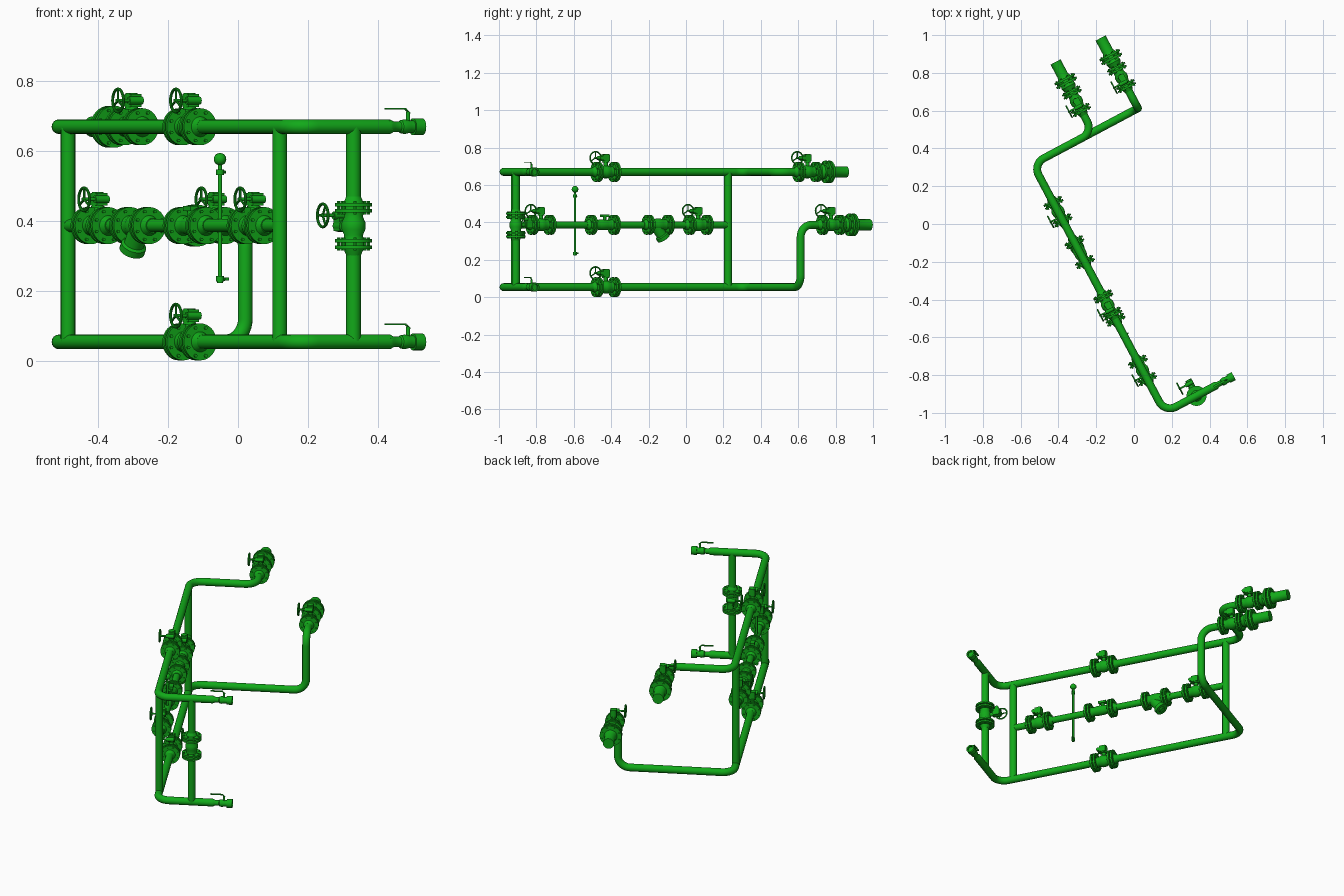
import bpy, bmesh, math
from mathutils import Matrix, Vector

if "Cube" in bpy.data.objects:
    bpy.data.objects.remove(bpy.data.objects["Cube"])

# Working frame: X = short side of the rack, Y = long side, turned 28 degrees in plan
BASE = Matrix.Translation((0.164, -0.9985, 0)) @ Matrix.Rotation(math.radians(28), 4, 'Z')
LONG = 1.49
LOW, MID, TOP = 0.054, 0.387, 0.67
R = 0.021

paint = bpy.data.materials.new("green_paint")
paint.diffuse_color = (0.006, 0.40, 0.010, 1)
paint.use_nodes = True
paint.node_tree.nodes["Principled BSDF"].inputs["Base Color"].default_value = paint.diffuse_color


def place(x, y, z):
    return BASE @ Matrix.Translation((x, y, z))


def finish(name, bm, mat):
    bmesh.ops.recalc_face_normals(bm, faces=bm.faces)
    me = bpy.data.meshes.new(name)
    bm.to_mesh(me)
    bm.free()
    me.transform(mat)
    me.materials.append(paint)
    ob = bpy.data.objects.new(name, me)
    bpy.context.collection.objects.link(ob)
    return ob


def lathe(name, profile, mat, n=32):
    """Turn (distance along Y, radius) pairs around Y, closed at both ends."""
    bm = bmesh.new()
    rings = [[bm.verts.new((r * math.cos(2 * math.pi * i / n), d, r * math.sin(2 * math.pi * i / n)))
              for i in range(n)] for d, r in profile]
    for a, b in zip(rings, rings[1:]):
        for i in range(n):
            bm.faces.new((a[i], a[i - 1], b[i - 1], b[i]))
    bm.faces.new(rings[0])
    bm.faces.new(rings[-1])
    return finish(name, bm, mat)


def rod(name, p, q, r, mat, n=16):
    p, q = Vector(p), Vector(q)
    turn = (q - p).to_track_quat('Y', 'Z').to_matrix().to_4x4()
    return lathe(name, [(0, r), ((q - p).length, r)], mat @ Matrix.Translation(p) @ turn, n)


def box(name, centre, size, mat):
    bm = bmesh.new()
    bmesh.ops.create_cube(bm, size=1, matrix=Matrix.Translation(centre) @ Matrix.Diagonal((*size, 1)))
    return finish(name, bm, mat)


def tube(name, corners, r, bend=0.065):
    """Pipe through the corner points with rounded elbows."""
    c = [Vector(p) for p in corners]
    path = [c[0]]
    for a, b, d in zip(c, c[1:], c[2:]):
        i, o = (a - b).normalized(), (d - b).normalized()
        mid = b + (i + o) * bend
        for k in range(11):
            w = math.pi / 2 * k / 10
            path.append(mid - o * bend * math.cos(w) - i * bend * math.sin(w))
    path.append(c[-1])
    cu = bpy.data.curves.new(name, 'CURVE')
    cu.dimensions = '3D'
    cu.bevel_depth = r
    cu.bevel_resolution = 6
    cu.use_fill_caps = True
    sp = cu.splines.new('POLY')
    sp.points.add(len(path) - 1)
    for pt, v in zip(sp.points, path):
        pt.co = (*(BASE @ v), 1)
    cu.materials.append(paint)
    ob = bpy.data.objects.new(name, cu)
    bpy.context.collection.objects.link(ob)


def mirrored(half):
    return [(-d, r) for d, r in reversed(half)] + half


def flanged(name, mat, h, core, rf=0.053):
    """Body with a bolted flange pair at each end; core = body half profile."""
    half = core + [(h - .028, .029), (h - .028, rf), (h - .018, rf), (h - .018, .036), (h - .010, .036),
                   (h - .010, rf), (h, rf), (h, .029), (h + .018, R)]
    lathe(name + "_body", mirrored(half), mat)
    for end in (-1, 1):
        for k in range(8):
            a = math.pi * (k + .5) / 4
            x, z = .043 * math.cos(a), .043 * math.sin(a)
            rod(name + "_bolt", (x, end * (h - .033), z), (x, end * (h + .005), z), .005, mat, 6)


def gear_valve(name, mat):
    flanged(name, mat, .066, [(.010, .034), (.026, .027)])
    rod(name + "_stem", (0, 0, .02), (0, 0, .062), .011, mat)
    rod(name + "_top_plate", (0, 0, .050), (0, 0, .056), .019, mat)
    box(name + "_gearbox", (0.002, -.004, .075), (.034, .038, .036), mat)
    rod(name + "_gear_cover", (0, 0, .056), (0, 0, .096), .017, mat)
    rod(name + "_worm_case", (.018, -.03, .075), (-.026, -.03, .075), .011, mat)
    rod(name + "_shaft", (0, -.03, .075), (-.066, -.03, .075), .005, mat)
    c = Vector((-.060, -.03, .075))
    bpy.ops.mesh.primitive_torus_add(major_radius=.033, minor_radius=.0042,
                                     major_segments=32, minor_segments=10)
    rim = bpy.context.object
    rim.name = name + "_handwheel"
    rim.data.transform(mat @ Matrix.Translation(c) @ Matrix.Rotation(math.pi / 2, 4, 'Y'))
    rim.data.materials.append(paint)
    for k in range(3):
        a = math.pi / 2 + k * 2 * math.pi / 3
        rod(name + "_spoke", c, c + Vector((0, .033 * math.cos(a), .033 * math.sin(a))), .0035, mat, 8)


def ball_valve(name, z):
    m = place(0, 0, z)
    lathe(name + "_body", [(.300, R), (.306, R), (.318, .015), (.338, .015), (.342, .019), (.355, .021),
                           (.368, .018), (.381, .018), (.381, .024), (.412, .024), (.412, .016), (.402, .016)],
          m @ Matrix.Rotation(-math.pi / 2, 4, 'Z'), 24)
    rod(name + "_stem", (.366, 0, .01), (.366, 0, .042), .006, m)
    rod(name + "_lever_rise", (.372, 0, .038), (.356, 0, .051), .003, m, 8)
    box(name + "_lever", (.325, 0, .051), (.066, .011, .004), m)


# Main pipe runs
tube("upper_rail", [(.306, 0, TOP), (0, 0, TOP), (0, LONG, TOP), (.36, LONG, TOP), (.36, 1.62, TOP)], R)
tube("lower_rail", [(.306, 0, LOW), (0, 0, LOW), (0, LONG, LOW), (.63, LONG, LOW), (.63, LONG, MID),
                    (.63, 1.62, MID)], R)
tube("middle_pipe", [(0, .0946, MID), (0, 1.386, MID)], .019)
for nm, x, y in (("front_riser", 0, .0946), ("back_riser", 0, 1.386), ("bypass_riser", .189, 0)):
    tube(nm, [(x, y, LOW), (x, y, TOP)], R)

# Geared valves with handwheels
for nm, x, y, z in (("upper_valve", 0, .645, TOP), ("lower_valve", 0, .645, LOW),
                    ("middle_valve_a", 0, .253, MID), ("middle_valve_b", 0, 1.205, MID),
                    ("upper_branch_valve", .36, 1.675, TOP), ("lower_branch_valve", .63, 1.675, MID)):
    gear_valve(nm, place(x, y, z))
gear_valve("bypass_valve", place(.189, 0, .386) @ Matrix.Rotation(-math.pi / 2, 4, 'X'))

# Drain ball valves on the short ends
ball_valve("upper_ball_valve", TOP)
ball_valve("lower_ball_valve", LOW)

# Branch outlets: flexible coupling, large flange, wide pipe stub
for nm, x, z in (("upper_outlet", .36, TOP), ("lower_outlet", .63, MID)):
    lathe(nm, [(1.70, R), (1.738, .028), (1.750, .034), (1.765, .040), (1.780, .036), (1.780, .060),
               (1.792, .060), (1.792, .042), (1.802, .042), (1.802, .060), (1.814, .060), (1.814, .036),
               (1.830, .030), (1.911, .030)], place(x, 0, z))
    for k in range(8):
        a = math.pi * (k + .5) / 4
        p = Vector((x + .050 * math.cos(a), 1.775, z + .050 * math.sin(a)))
        rod(nm + "_bolt", p, p + Vector((0, .044, 0)), .005, BASE, 6)

# Flow meter with small head
m = place(0, .626, MID)
flanged("flow_meter", m, .083, [(.02, .028), (.04, .024)])
rod("flow_meter_neck", (0, .012, .02), (0, .012, .046), .009, m)
box("flow_meter_head", (0, .012, .049), (.024, .046, .014), m)

# Y strainer with slanted basket
m = place(0, .962, MID)
flanged("strainer", m, .073, [(.015, .033), (.035, .027)])
tilt = Vector((0, .58, -.81)).to_track_quat('Y', 'Z').to_matrix().to_4x4()
lathe("strainer_basket", [(0, .029), (.065, .029), (.070, .037), (.090, .037), (.090, .018), (.097, .016)],
      m @ Matrix.Translation((0, -.018, 0)) @ tilt)

# Gauge pole with small drain tap
m = place(0, .459, 0)
rod("gauge_pole", (0, 0, .235), (0, 0, .575), .006, m)
lathe("gauge_ball", [(.018 * -math.cos(math.pi * k / 8), max(.002, .018 * math.sin(math.pi * k / 8)))
                     for k in range(9)], m @ Matrix.Translation((0, 0, .577)), 24)
for z in (.540, .235):
    rod("pole_fitting", (0, 0, z - .008), (0, 0, z + .008), .011, m)
rod("tap_spout", (0, 0, .240), (0, 0, .222), .008, m)
rod("tap_stem", (0, 0, .233), (.016, 0, .233), .004, m, 8)
box("tap_lever", (.020, .004, .234), (.018, .006, .008), m)
rod("pole_upper_stem", (0, 0, .540), (.018, 0, .540), .004, m, 8)

# Turn pipes to mesh and smooth everything except sharp rims
bpy.ops.object.select_all(action='SELECT')
bpy.context.view_layer.objects.active = bpy.data.objects["upper_rail"]
bpy.ops.object.convert(target='MESH')
bpy.ops.object.shade_smooth_by_angle(angle=math.radians(35))
